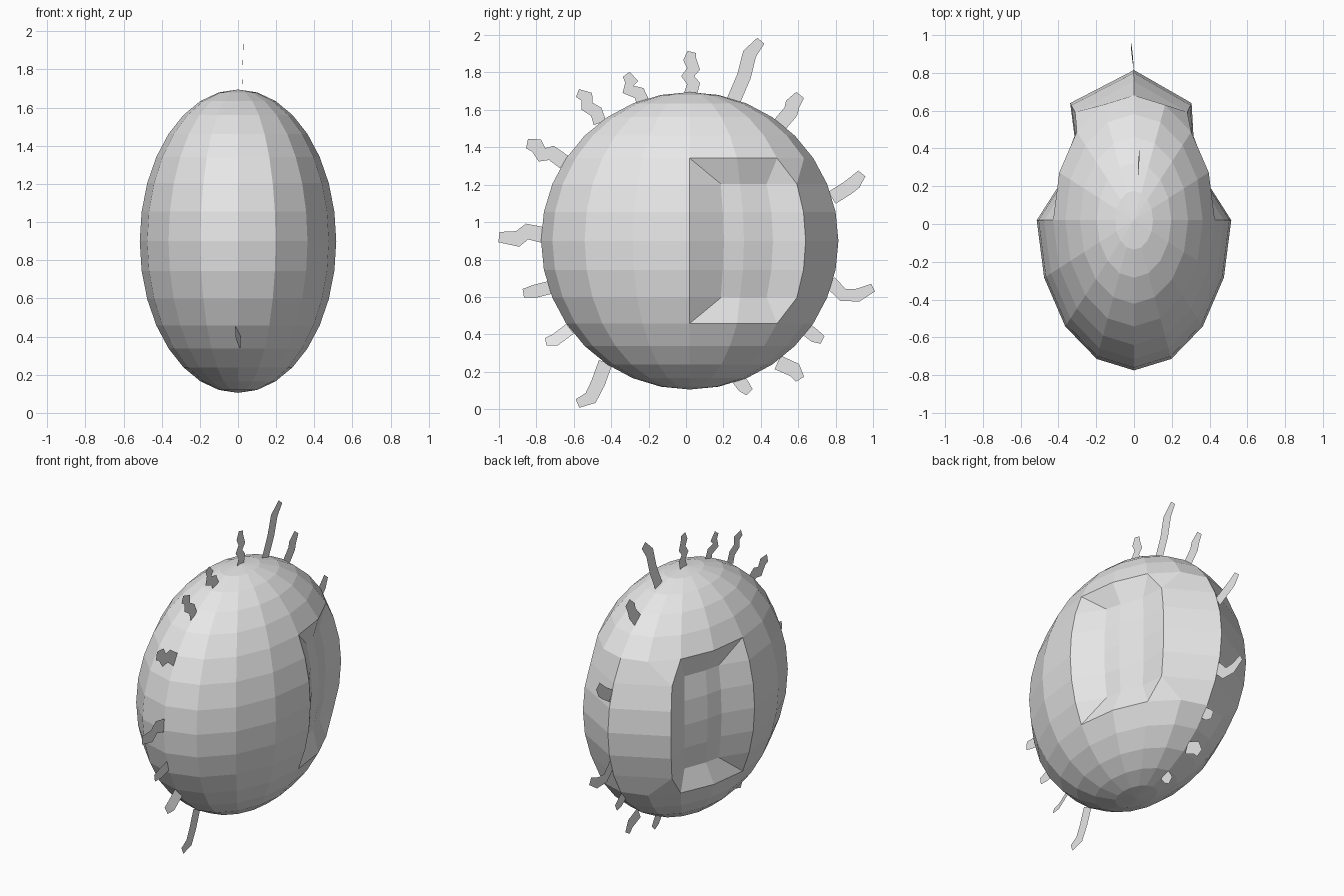
import bpy
import bmesh
import math
from mathutils import Vector

cube = bpy.data.objects.get("Cube")
if cube:
    bpy.data.objects.remove(cube, do_unlink=True)

# One plain grey for everything
grey = bpy.data.materials.new("plain_grey")
grey.use_nodes = True
grey.diffuse_color = (0.8, 0.8, 0.8, 1)
grey.node_tree.nodes["Principled BSDF"].inputs["Base Color"].default_value = grey.diffuse_color

CENTRE = Vector((0, 0.02, 0.9))
RADII = Vector((0.515, 0.795, 0.795))
SEGMENTS = 16
HALF_RINGS = 8
STEP = math.pi / SEGMENTS


def finish(bm, name):
    mesh = bpy.data.meshes.new(name)
    bm.to_mesh(mesh)
    bm.free()
    mesh.materials.append(grey)
    obj = bpy.data.objects.new(name, mesh)
    bpy.context.collection.objects.link(obj)
    return obj


def on_ring(ring, x, y):
    """Point whose equator offset is (x, y), shrunk to a latitude ring."""
    lat = ring * STEP
    scale = math.cos(lat)
    return CENTRE + Vector((x * scale, y * scale, RADII.z * math.sin(lat)))


def shell(ring, column):
    angle = 2 * column * STEP
    return on_ring(ring, RADII.x * math.cos(angle), RADII.y * math.sin(angle))


def build_body():
    bm = bmesh.new()

    def face(*points):
        bm.faces.new([bm.verts.new(p) for p in points])

    # Egg shell, leaving open the rear belt between the two side hollows
    for ring in range(-HALF_RINGS, HALF_RINGS):
        for col in range(SEGMENTS):
            if -3 <= ring < 3 and col < HALF_RINGS:
                continue
            quad = [shell(ring, col), shell(ring, col + 1),
                    shell(ring + 1, col + 1), shell(ring + 1, col)]
            if ring == -HALF_RINGS:
                quad.pop(0)
            elif ring == HALF_RINGS - 1:
                quad.pop()
            face(*quad)

    # Hollow with sloping walls and a flared rear panel on each side
    for side, flare in ((1, 0.305), (-1, 0.338)):
        def rim(ring, col):
            p = shell(ring, col)
            return Vector((p.x * side, p.y, p.z))

        def line(ring):
            return [rim(ring, 0),
                    on_ring(ring, side * 0.40, 0.18),
                    on_ring(ring, side * 0.375, 0.29),
                    on_ring(ring, side * 0.315, 0.445),
                    on_ring(ring, side * flare, 0.62),
                    rim(ring, 4)]

        for ring in range(-2, 2):
            low, high = line(ring), line(ring + 1)
            for i in range(len(low) - 1):
                face(low[i], low[i + 1], high[i + 1], high[i])

        # Closing walls above and below
        for end in (-1, 1):
            front, floor_a, floor_b, floor_c, edge, back = line(2 * end)
            top = [rim(3 * end, col) for col in range(5)]
            face(front, floor_a, top[0])
            face(floor_a, floor_b, top[1], top[0])
            face(floor_b, floor_c, top[2], top[1])
            face(floor_c, edge, top[2])
            face(edge, top[3], top[2])
            face(edge, back, top[4], top[3])

    bmesh.ops.remove_doubles(bm, verts=bm.verts, dist=0.0005)
    bmesh.ops.recalc_face_normals(bm, faces=bm.faces)
    return finish(bm, "body")


def tendril(name, path, width=0.07, lean=(0, 0), twist=0):
    """Flat wavy ribbon along (y, z) points, with a narrowed tip."""
    pts = [Vector((0, y, z)) for y, z in path]
    last = len(pts) - 1
    bm = bmesh.new()
    rows = []
    for i, p in enumerate(pts):
        along = (pts[min(i + 1, last)] - pts[max(i - 1, 0)]).normalized()
        across = Vector((twist, -along.z, along.y)).normalized()
        half = width / 2 * (0.65 if i == last else 1)
        shift = Vector((lean[0] + (lean[1] - lean[0]) * i / last, 0, 0))
        rows.append([bm.verts.new(p + shift + across * s * half) for s in (-1, 1)])
    for a, b in zip(rows, rows[1:]):
        bm.faces.new((a[0], a[1], b[1], b[0]))
    return finish(bm, name)


build_body()

# Tendrils over the top
tendril("tall_top_tendril", [(.25, 1.64), (.31, 1.78), (.34, 1.9), (.4, 1.97)], .075, (.02, .03))
tendril("crown_tendril", [(.02, 1.67), (.04, 1.74), (.01, 1.78), (.04, 1.82), (.02, 1.87), (.03, 1.91)])
tendril("front_top_tendril", [(-.23, 1.64), (-.25, 1.69), (-.31, 1.71), (-.29, 1.75), (-.32, 1.79)])
tendril("rear_top_tendril", [(.5, 1.52), (.56, 1.59), (.57, 1.63), (.61, 1.68)], .08)

# Tendrils down the front
tendril("brow_tendril", [(-.46, 1.53), (-.48, 1.59), (-.53, 1.62), (-.53, 1.67), (-.58, 1.69)])
tendril("upper_front_tendril", [(-.65, 1.32), (-.72, 1.37), (-.77, 1.36), (-.8, 1.41), (-.85, 1.42)], .08)
tendril("middle_front_tendril", [(-.76, .93), (-.85, .95), (-.9, .91), (-1, .92)], .085)
tendril("lower_front_tendril", [(-.73, .65), (-.81, .63), (-.87, .62)])
tendril("twisted_front_tendril", [(-.62, .43), (-.7, .37), (-.75, .36)], .07, twist=.4)
tendril("long_bottom_tendril", [(-.43, .25), (-.47, .14), (-.51, .06), (-.58, .03)], .075)

# Tendrils down the back
tendril("upper_back_tendril", [(.78, 1.13), (.86, 1.18), (.9, 1.21), (.94, 1.26)], .075, (0, -.015))
tendril("middle_back_tendril", [(.77, .68), (.84, .61), (.92, .61), (1, .65)])
tendril("lower_back_tendril", [(.64, .43), (.69, .39), (.73, .37)])
tendril("under_back_tendril", [(.49, .25), (.58, .21), (.61, .16)], .08)
tendril("short_bottom_tendril", [(.28, .16), (.31, .12), (.34, .09)])
